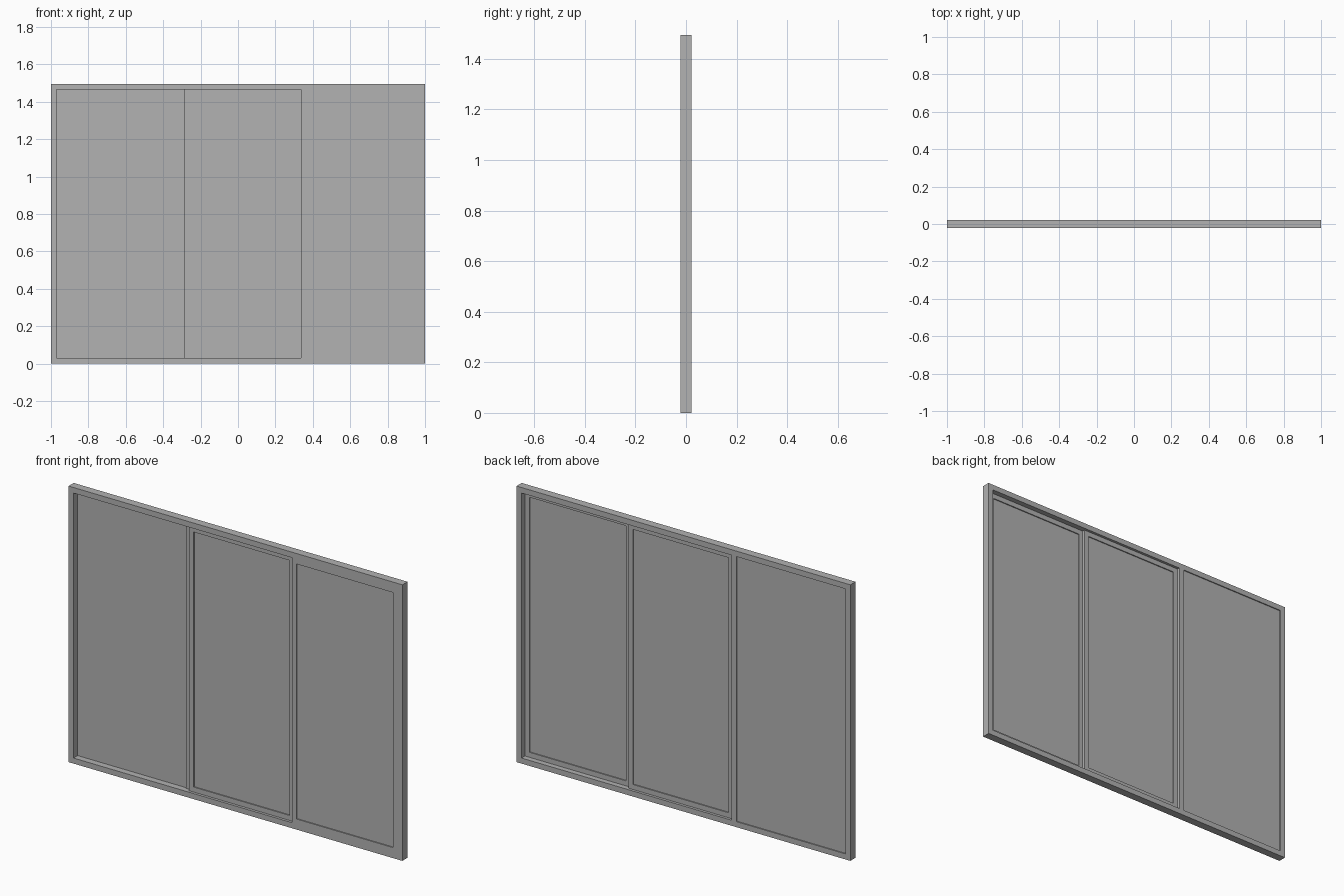
import bpy
import bmesh

cube = bpy.data.objects.get("Cube")
if cube:
    bpy.data.objects.remove(cube, do_unlink=True)

grey = bpy.data.materials.new("grey")
grey.use_nodes = True
colour = (0.445, 0.445, 0.445, 1)
grey.diffuse_color = colour
grey.node_tree.nodes["Principled BSDF"].inputs["Base Color"].default_value = colour

HEIGHT = 1.495
HALF = 0.022          # half the wall depth
LAYER = 2 * HALF / 3  # depth of one sliding track
BAR = 0.03            # width of frame members
STILE = 0.027         # width of sash members
LOW, HIGH = BAR, HEIGHT - BAR
POST_A, POST_B = -0.288, 0.338


def add_object(name, bm):
    bmesh.ops.recalc_face_normals(bm, faces=bm.faces)
    mesh = bpy.data.meshes.new(name)
    bm.to_mesh(mesh)
    bm.free()
    mesh.materials.append(grey)
    obj = bpy.data.objects.new(name, mesh)
    bpy.context.collection.objects.link(obj)
    return obj


def box(name, x0, x1, y0, y1, z0, z1):
    bm = bmesh.new()
    bmesh.ops.create_cube(bm, size=1)
    for v in bm.verts:
        v.co.x = x1 if v.co.x > 0 else x0
        v.co.y = y1 if v.co.y > 0 else y0
        v.co.z = z1 if v.co.z > 0 else z0
    return add_object(name, bm)


def ring(name, x0, x1, y0, y1, z0, z1, w):
    """Rectangular frame with an opening, w wide all round."""
    bm = bmesh.new()

    def loop(y, inset):
        a, b, c, d = x0 + inset, x1 - inset, z0 + inset, z1 - inset
        return [bm.verts.new((x, y, z)) for x, z in ((a, c), (b, c), (b, d), (a, d))]

    loops = [loop(y0, 0), loop(y1, 0), loop(y1, w), loop(y0, w)]
    for p, q in zip(loops, loops[1:] + loops[:1]):
        for i in range(4):
            j = (i + 1) % 4
            bm.faces.new((p[i], p[j], q[j], q[i]))
    return add_object(name, bm)


def glass(name, x0, x1, track, z0, z1):
    y = -HALF + LAYER * (track + 0.5)
    box(name, x0, x1, y - 0.0015, y + 0.0015, z0, z1)


def sash(name, x0, x1, track):
    y = -HALF + LAYER * track
    ring(name + "_sash", x0, x1, y, y + LAYER, LOW, HIGH, STILE)
    glass(name + "_glass", x0 + STILE, x1 - STILE, track, LOW + STILE, HIGH - STILE)


# Outer frame
ring("outer_frame", -1, 1, -HALF, HALF, 0, HEIGHT, BAR)

# Front and middle sliding sashes
sash("front", POST_B, 1 - BAR, 0)
sash("middle", POST_A, POST_B + 0.002, 1)

# Rear fixed pane, held by the frame and one stile
box("rear_stile", POST_A - BAR, POST_A, HALF - LAYER, HALF, LOW, HIGH)
glass("rear_glass", -1 + BAR, POST_A - BAR, 2, LOW, HIGH)
